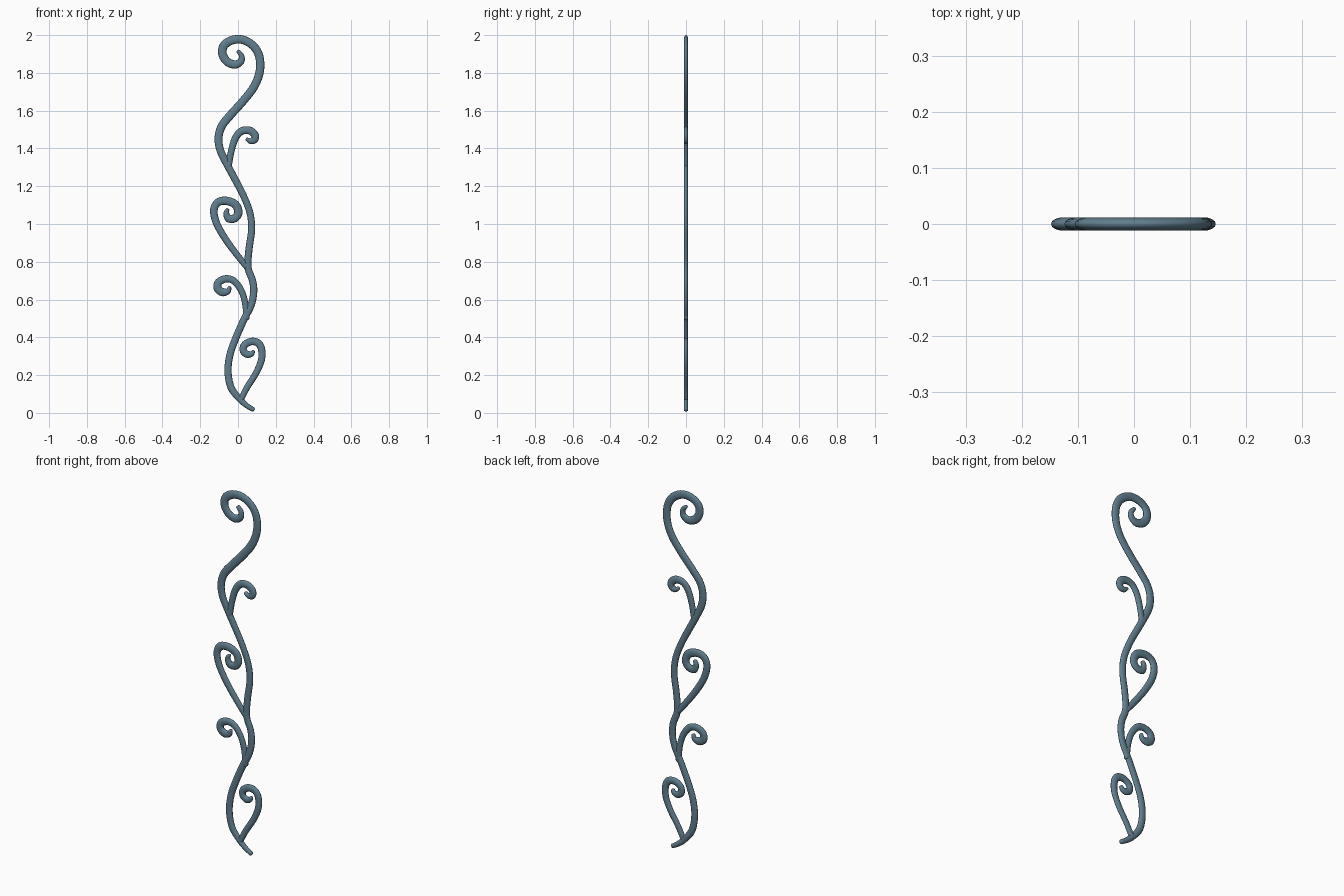
import bpy, bmesh, math
from mathutils import Vector

if "Cube" in bpy.data.objects:
    bpy.data.objects.remove(bpy.data.objects["Cube"])

SIDES, STEPS, DEPTH = 14, 5, 0.0115

mat = bpy.data.materials.new("slate_blue")
mat.diffuse_color = (0.12, 0.21, 0.27, 1)
mat.use_nodes = True
mat.node_tree.nodes["Principled BSDF"].inputs["Base Color"].default_value = mat.diffuse_color


def spline(pts):
    """Smooth path through points given as (x, z) in hundredths."""
    p = [Vector((x, z)) / 100 for x, z in pts]
    p = [2 * p[0] - p[1]] + p + [2 * p[-1] - p[-2]]
    out = []
    for a, b, c, d in zip(p, p[1:], p[2:], p[3:]):
        for i in range(STEPS):
            t = i / STEPS
            out.append(0.5 * (2 * b + (c - a) * t + (2 * a - 5 * b + 4 * c - d) * t * t
                              + (3 * b - a - 3 * c + d) * t ** 3))
    return out + [p[-2]]


def scroll(name, pts, widths):
    """Flattened oval bar swept along a path; widths are half widths in hundredths."""
    path = spline(pts)
    n = len(path)
    rings = []
    for i, c in enumerate(path):
        t = (path[min(i + 1, n - 1)] - path[max(i - 1, 0)]).normalized()
        f = i / (n - 1) * (len(widths) - 1)
        k = min(int(f), len(widths) - 2)
        w = (widths[k] + (widths[k + 1] - widths[k]) * (f - k)) / 100
        rings.append((c, t, w, DEPTH))
    # rounded tips
    c, t, w, d = rings[0]
    rings = [(c - t * w * 0.5, t, w * 0.5, d * 0.5), (c - t * w * 0.3, t, w * 0.8, d * 0.8)] + rings
    c, t, w, d = rings[-1]
    rings += [(c + t * w * 0.3, t, w * 0.8, d * 0.8), (c + t * w * 0.5, t, w * 0.5, d * 0.5)]
    bm = bmesh.new()
    loops = []
    for c, t, w, d in rings:
        loop = []
        for j in range(SIDES):
            a = 2 * math.pi * j / SIDES
            q = c + Vector((-t.y, t.x)) * w * math.cos(a)
            loop.append(bm.verts.new((q.x, d * math.sin(a), q.y)))
        loops.append(loop)
    for r, s in zip(loops, loops[1:]):
        for j in range(SIDES):
            k = (j + 1) % SIDES
            bm.faces.new((r[j], r[k], s[k], s[j]))
    bm.faces.new(loops[0])
    bm.faces.new(loops[-1])
    bmesh.ops.recalc_face_normals(bm, faces=bm.faces)
    for f in bm.faces:
        f.smooth = True
    me = bpy.data.meshes.new(name)
    bm.to_mesh(me)
    bm.free()
    me.materials.append(mat)
    bpy.context.collection.objects.link(bpy.data.objects.new(name, me))


# winding main stem ending in the top spiral
scroll("main_stem", [
    (8.1, 1.7), (4.2, 4.2), (0.5, 7.7), (-3.7, 13.5), (-5.3, 22), (-4.2, 31), (-1, 40),
    (3.2, 49.5), (6.9, 57), (8.3, 63.8), (7.7, 70), (5.3, 77), (5.8, 86.5), (7.2, 97),
    (6.3, 106), (2.6, 115.6), (-2.1, 124.6), (-6.3, 132.5), (-9.5, 139.4), (-10.3, 145.8),
    (-8.5, 152), (-3.7, 158), (2.6, 165), (8.5, 172.7), (11.5, 180.7), (11.3, 188.6),
    (8.2, 194.2), (2.6, 197.5), (-3.2, 197.3), (-7.5, 194.4), (-8.2, 190), (-5.8, 186),
    (-1.6, 184.4), (1.6, 186.2), (1.8, 189.2), (0, 191.5)],
    [1.2, 1.9, 1.9, 1.9, 1.9, 1.8, 2.0, 2.2, 2.2, 2.2, 2.3, 2.2, 1.0])

# side scrolls, from the bottom up
scroll("lower_right_scroll", [
    (1.2, 6.5), (4.8, 13.5), (9.5, 21), (12.4, 28), (12.4, 34), (10.3, 37.2), (6.5, 37.7),
    (3.2, 35.6), (2.9, 32.6), (5, 31), (7.2, 31.3), (8.2, 32.8)],
    [1.6, 1.7, 1.9, 2.0, 1.9, 1.9, 0.9])
scroll("lower_left_scroll", [
    (4.6, 50), (3.7, 58.5), (1.6, 65), (-2.1, 69.8), (-6.3, 71), (-10.2, 69.2), (-10.8, 66),
    (-8.4, 64), (-5.4, 64.4), (-4.4, 66.6)],
    [1.6, 1.7, 1.9, 2.1, 2.2, 0.9])
scroll("middle_left_scroll", [
    (4.8, 77), (0, 83), (-6.3, 91.5), (-11.2, 100), (-12.8, 107), (-10.8, 111.3), (-6.3, 112.3),
    (-1.4, 110.3), (0.2, 106), (-1.8, 103), (-5, 103), (-6.2, 105.8), (-5.4, 107.8)],
    [1.6, 1.8, 2.0, 2.2, 2.2, 2.1, 0.9])
scroll("upper_right_scroll", [
    (-5, 130), (-3.7, 138), (-1.6, 145), (1.6, 149), (5.8, 149.6), (8.8, 147.4),
    (8.8, 144.8), (6.6, 143.9), (4.6, 145)],
    [1.6, 1.8, 2.0, 2.1, 1.9, 0.9])
